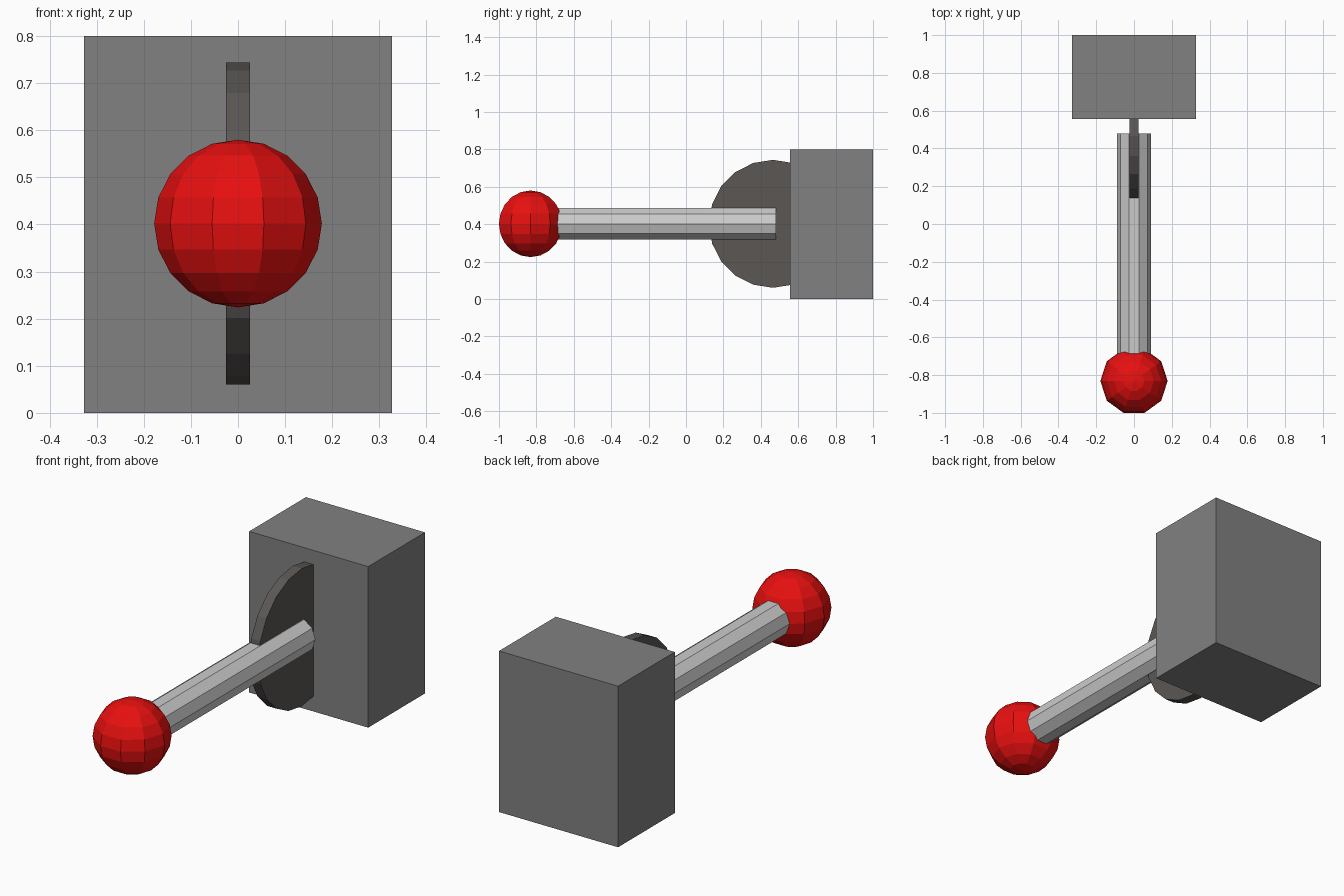
import bpy, bmesh
from math import sin, cos, pi
from mathutils import Matrix

if "Cube" in bpy.data.objects:
    bpy.data.objects.remove(bpy.data.objects["Cube"])

MID_Z = 0.402


def finish(name, bm, color):
    bmesh.ops.recalc_face_normals(bm, faces=bm.faces)
    mesh = bpy.data.meshes.new(name)
    bm.to_mesh(mesh)
    bm.free()
    mat = bpy.data.materials.new(name + "_paint")
    mat.diffuse_color = (*color, 1)
    mat.use_nodes = True
    mat.node_tree.nodes["Principled BSDF"].inputs["Base Color"].default_value = mat.diffuse_color
    mesh.materials.append(mat)
    obj = bpy.data.objects.new(name, mesh)
    bpy.context.collection.objects.link(obj)
    return obj


def lathe(name, profile, sides, matrix, color):
    """Turn a (radius, height) profile around local z, then close open ends."""
    bm = bmesh.new()
    rings = [[bm.verts.new((r * cos(2 * pi * i / sides), r * sin(2 * pi * i / sides), h))
              for i in range(sides)] for r, h in profile]
    for a, b in zip(rings, rings[1:]):
        for i in range(sides):
            j = (i + 1) % sides
            bm.faces.new((a[i], a[j], b[j], b[i]))
    bmesh.ops.remove_doubles(bm, verts=bm.verts, dist=1e-5)
    bmesh.ops.holes_fill(bm, edges=[e for e in bm.edges if e.is_boundary], sides=0)
    bmesh.ops.transform(bm, matrix=matrix, verts=bm.verts)
    return finish(name, bm, color)


# Wall block
bm = bmesh.new()
bmesh.ops.create_cube(bm, size=1, matrix=Matrix.Translation((0, 0.7775, 0.4))
                      @ Matrix.Diagonal((0.654, 0.445, 0.8, 1)))
finish("base_block", bm, (0.22, 0.22, 0.22))

# Pivot disc, half sunk in the block, axis along x
lathe("pivot_disc", [(0.342, -0.025), (0.342, 0.025)], 20,
      Matrix.Translation((0, 0.465, MID_Z)) @ Matrix.Rotation(pi / 2, 4, 'Y'),
      (0.105, 0.095, 0.09))

# Ten-sided lever rod along y
lathe("lever_rod", [(0.089, -0.83), (0.089, 0.48)], 10,
      Matrix.Translation((0, 0, MID_Z)) @ Matrix.Rotation(-pi / 2, 4, 'X'),
      (0.52, 0.52, 0.52))

# Red ball knob
R = 0.178
arc = [(R * sin(pi * k / 10), -R * cos(pi * k / 10)) for k in range(11)]
lathe("ball_knob", arc, 10, Matrix.Translation((0, -0.831, MID_Z)), (0.8, 0.005, 0.005))
